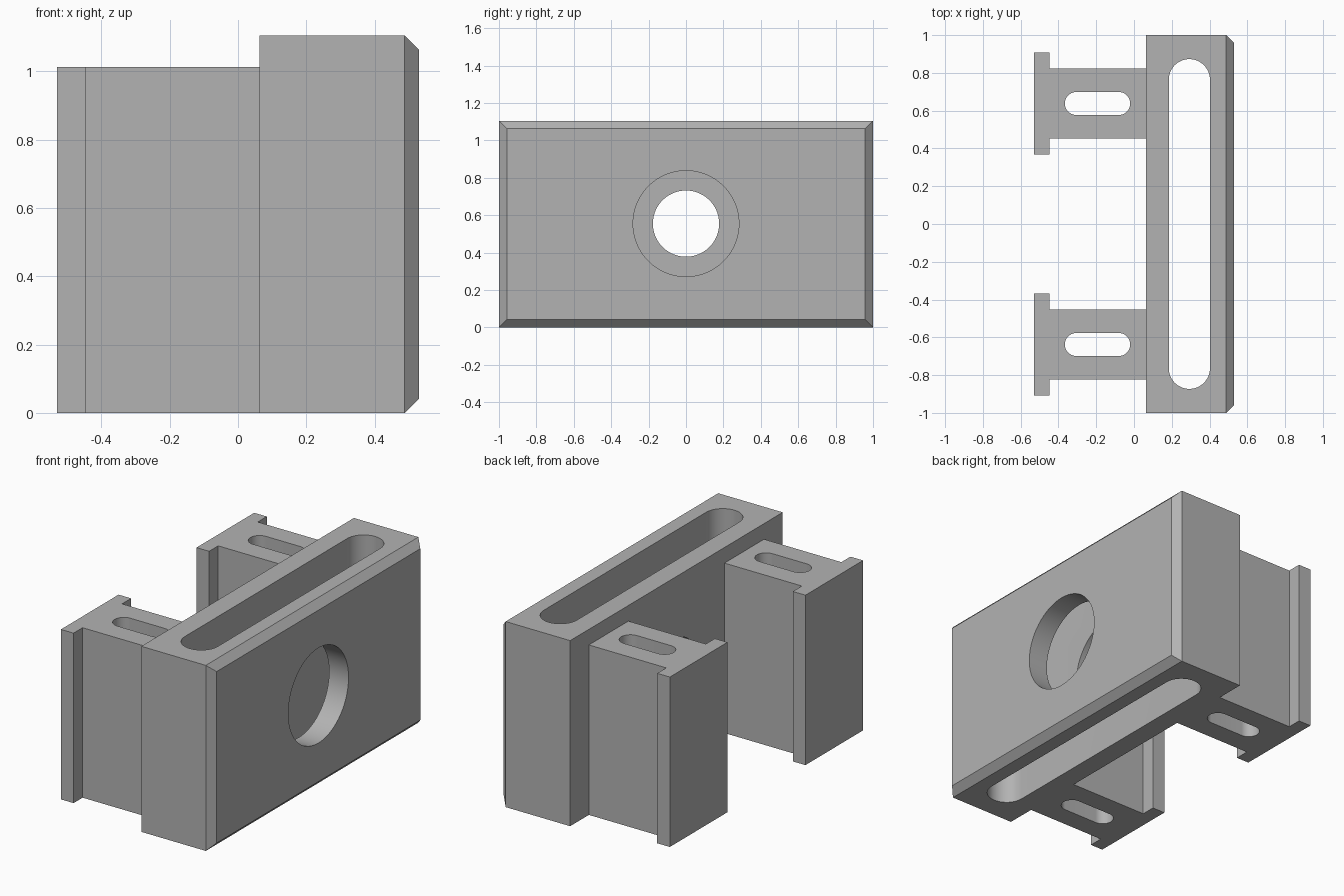
import bpy, bmesh, math
from mathutils import Matrix, Vector

if "Cube" in bpy.data.objects:
    bpy.data.objects.remove(bpy.data.objects["Cube"])

grey = bpy.data.materials.new("light grey")
grey.diffuse_color = (0.45, 0.45, 0.45, 1)
grey.use_nodes = True
grey.node_tree.nodes["Principled BSDF"].inputs["Base Color"].default_value = grey.diffuse_color


def make(name, bm):
    bmesh.ops.recalc_face_normals(bm, faces=bm.faces)
    me = bpy.data.meshes.new(name)
    bm.to_mesh(me)
    bm.free()
    me.materials.append(grey)
    ob = bpy.data.objects.new(name, me)
    bpy.context.collection.objects.link(ob)
    return ob


def prism(name, outline, z0, z1):
    """Extrude an xy outline from z0 to z1."""
    bm = bmesh.new()
    face = bm.faces.new([bm.verts.new((x, y, z0)) for x, y in outline])
    ext = bmesh.ops.extrude_face_region(bm, geom=[face])
    verts = [g for g in ext["geom"] if isinstance(g, bmesh.types.BMVert)]
    bmesh.ops.translate(bm, vec=(0, 0, z1 - z0), verts=verts)
    return make(name, bm)


def slot_outline(cx, cy, half_len, r, along_y, n=24):
    """Rounded slot outline; half_len includes the round end."""
    pts = []
    for end in (1, -1):
        for i in range(n + 1):
            a = math.pi * (i / n - 0.5) + (math.pi if end < 0 else 0)
            u, v = end * (half_len - r) + r * math.cos(a), r * math.sin(a)
            pts.append((cx - v, cy + u) if along_y else (cx + u, cy + v))
    return pts


def bore(name, r, x0, x1):
    """Cylinder cutter along x at the middle of the block."""
    bm = bmesh.new()
    m = Matrix.Translation(((x0 + x1) / 2, 0, 0.555)) @ Matrix.Rotation(math.pi / 2, 4, "Y")
    bmesh.ops.create_cone(bm, cap_ends=True, segments=96, radius1=r, radius2=r,
                          depth=x1 - x0, matrix=m)
    return make(name, bm)


def cut(ob, cutters):
    for c in cutters:
        mod = ob.modifiers.new("cut", "BOOLEAN")
        mod.operation, mod.solver, mod.object = "DIFFERENCE", "EXACT", c
    bpy.context.view_layer.update()
    dg = bpy.context.evaluated_depsgraph_get()
    me = bpy.data.meshes.new_from_object(ob.evaluated_get(dg))
    ob.modifiers.clear()
    ob.data = me
    for c in cutters:
        bpy.data.objects.remove(c)
    bpy.ops.object.select_all(action="DESELECT")
    bpy.context.view_layer.objects.active = ob
    ob.select_set(True)
    bpy.ops.object.shade_smooth_by_angle(angle=math.radians(30))


# Main block with a chamfer around its outer face
X0, X1, H, C = 0.063, 0.53, 1.105, 0.042
bm = bmesh.new()
rings = []
for x, i in ((X0, 0), (X1 - C, 0), (X1, C)):
    rings.append([bm.verts.new((x, y, z)) for y, z in
                  ((-1 + i, i), (1 - i, i), (1 - i, H - i), (-1 + i, H - i))])
for a, b in zip(rings, rings[1:]):
    for k in range(4):
        bm.faces.new((a[k], a[(k + 1) % 4], b[(k + 1) % 4], b[k]))
bm.faces.new(rings[0])
bm.faces.new(rings[-1])
block = make("main_block", bm)

# Long vertical slot, wide bore from the outer face, narrow bore through the back
cut(block, [prism("slot_cutter", slot_outline(0.293, 0, 0.873, 0.109, True), -0.1, 1.3),
            bore("wide_bore", 0.283, 0.10, 0.7),
            bore("narrow_bore", 0.177, -0.1, 0.3)])

# Two T-shaped rails behind the block, each with a slot
for name, s in (("back_rail", 1), ("front_rail", -1)):
    cy, web, flange = s * 0.638, 0.186, 0.271
    half = [(X0, web), (-0.447, web), (-0.447, flange), (-0.53, flange)]
    outline = [(x, cy + y) for x, y in half] + [(x, cy - y) for x, y in reversed(half)]
    rail = prism(name, outline, 0, 1.012)
    cut(rail, [prism("rail_cutter", slot_outline(-0.193, cy, 0.173, 0.061, False), -0.1, 1.3)])
